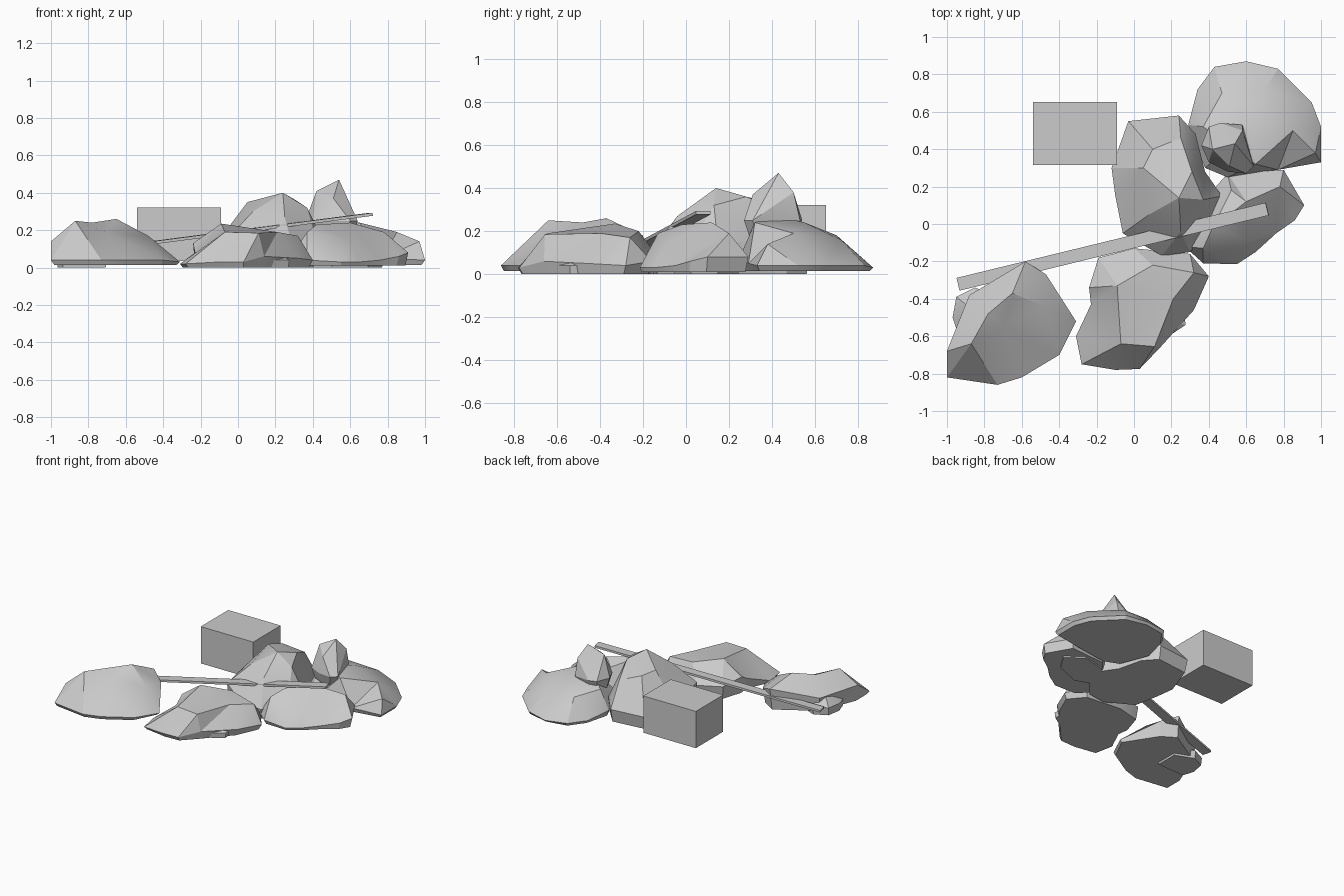
import bpy, bmesh
from mathutils import Vector
from mathutils.geometry import delaunay_2d_cdt

if "Cube" in bpy.data.objects:
    bpy.data.objects.remove(bpy.data.objects["Cube"])


def rock(name, rim, crest, rim_z=0.04, base_z=0.0, base_scale=0.95):
    """Faceted boulder: rim outline, raised crest points, flat inset base."""
    top = [Vector((p[0], p[1], p[2] if len(p) > 2 else rim_z)) for p in rim + crest]
    n = len(rim)
    area = sum(top[i].x * top[(i + 1) % n].y - top[(i + 1) % n].x * top[i].y for i in range(n))
    order = list(range(n)) if area > 0 else list(range(n))[::-1]
    res = delaunay_2d_cdt([v.xy for v in top], [], [order], 1, 1e-5)
    bm = bmesh.new()
    vs = [bm.verts.new(v) for v in top]
    for f in res[2]:
        bm.faces.new([vs[res[3][i][0]] for i in f])
    c = sum(top[:n], Vector()) / n
    base = [bm.verts.new((c.x + (v.x - c.x) * base_scale,
                          c.y + (v.y - c.y) * base_scale, base_z)) for v in top[:n]]
    for i in range(n):
        j = (i + 1) % n
        bm.faces.new((vs[i], vs[j], base[j], base[i]))
    bm.faces.new(base)
    bmesh.ops.recalc_face_normals(bm, faces=bm.faces)
    me = bpy.data.meshes.new(name)
    bm.to_mesh(me)
    bm.free()
    ob = bpy.data.objects.new(name, me)
    bpy.context.collection.objects.link(ob)
    bpy.context.view_layer.objects.active = ob
    ob.select_set(True)
    bpy.ops.object.shade_smooth_by_angle(angle=0.4)
    ob.select_set(False)
    return ob


def block(name, center, size):
    bpy.ops.mesh.primitive_cube_add(size=1, location=center)
    ob = bpy.context.object
    ob.name = name
    ob.scale = size
    ob.select_set(False)
    return ob


# Left front boulder with a dent in its top
rock("left_boulder",
     [(-1, -.82), (-1, -.68, .14), (-.88, -.38, .12), (-.58, -.2, .18), (-.47, -.27, .13),
      (-.31, -.52, .03), (-.4, -.7), (-.6, -.82), (-.73, -.86)],
     [(-.87, -.64, .25), (-.65, -.37, .26), (-.48, -.44, .17), (-.7, -.55, .19),
      (-.78, -.48, .24)], base_z=0.015)

# Front boulder with a broad flat top
rock("front_boulder",
     [(-.31, -.6, .02), (-.28, -.75, .02), (-.1, -.78, .03), (.03, -.775, .03), (.14, -.66, .06),
      (.32, -.46, .05), (.4, -.28), (.3, -.16, .06), (0, -.13, .08), (-.19, -.18, .1),
      (-.24, -.34, .13), (-.23, -.43, .08)],
     [(-.07, -.64, .19), (.11, -.655, .185), (.21, -.4, .19), (-.09, -.33, .235),
      (.32, -.26, .17), (.1, -.22, .2)])

# Tall central boulder
rock("central_boulder",
     [(-.12, .3, .1), (-.03, .55, .1), (.24, .58, .1), (.33, .48, .14), (.38, .28, .16),
      (.47, .15, .12), (.43, 0, .1), (.3, -.15, .08), (.15, -.17, .1), (-.06, -.05, .15),
      (-.1, .15, .15)],
     [(.05, .3, .35), (.24, .14, .4), (.31, .28, .36), (.37, .13, .32), (.1, .4, .33),
      (.25, .46, .28), (.08, .05, .3), (.25, -.04, .27)])

# Broad boulder at the back right
rock("back_boulder",
     [(.29, .53, .06), (.34, .72), (.43, .84), (.6, .87, .03), (.77, .83), (.95, .65),
      (1, .52), (1, .33, .04), (.77, .29, .05), (.5, .25, .08), (.38, .3, .1)],
     [(.52, .42, .27), (.62, .55, .24), (.7, .72, .16), (.47, .7, .18), (.85, .5, .19),
      (.97, .38, .14), (.65, .32, .24), (.37, .52, .2)], base_z=0.015)

# Right boulder under the plank
rock("right_boulder",
     [(.91, .1, .08), (.8, .29, .08), (.5, .27, .06), (.35, .1), (.27, -.12), (.37, -.21),
      (.55, -.215, .03), (.65, -.15, .03), (.76, -.05), (.86, .02, .06)],
     [(.42, -.02, .23), (.6, .12, .24), (.78, .2, .19), (.37, -.13, .19), (.6, -.09, .14),
      (.52, .18, .2)], base_z=0.01)

# Small stone resting on top
rock("top_stone",
     [(.36, .42), (.4, .52), (.46, .54), (.58, .53), (.64, .31), (.6, .27), (.5, .28), (.4, .33)],
     [(.54, .43, .47), (.42, .4, .41), (.58, .5, .38), (.51, .31, .37)],
     rim_z=0.25, base_z=0.17, base_scale=0.8)

# Partly buried small stones
rock("left_small_stone",
     [(-.95, -.39), (-.85, -.34), (-.7, -.4), (-.7, -.58), (-.94, -.59), (-.97, -.5)],
     [(-.86, -.46, .16)], rim_z=0.06)
rock("front_small_stone",
     [(.27, -.46), (.275, -.54), (.17, -.61), (0, -.58), (.02, -.4)],
     [(.14, -.5, .12)], rim_z=0.04)
rock("right_small_stone",
     [(.35, .0), (.45, .2), (.65, .25), (.78, .15), (.7, .02), (.5, -.06)],
     [(.57, .1, .15)], rim_z=0.04)

# Square block
block("square_block", (-.315, .483, .178), (.45, .336, .285))

# Long plank running through the pile
a, b = Vector((-.94, -.322, .07)), Vector((.712, .08, .285))
plank = block("plank", (a + b) / 2, ((b - a).length, .07, .016))
x = (b - a).normalized()
y = Vector((0, 0, 1)).cross(x).normalized()
z = x.cross(y)
plank.rotation_mode = 'QUATERNION'
from mathutils import Matrix
plank.rotation_quaternion = Matrix((x, y, z)).transposed().to_quaternion()
